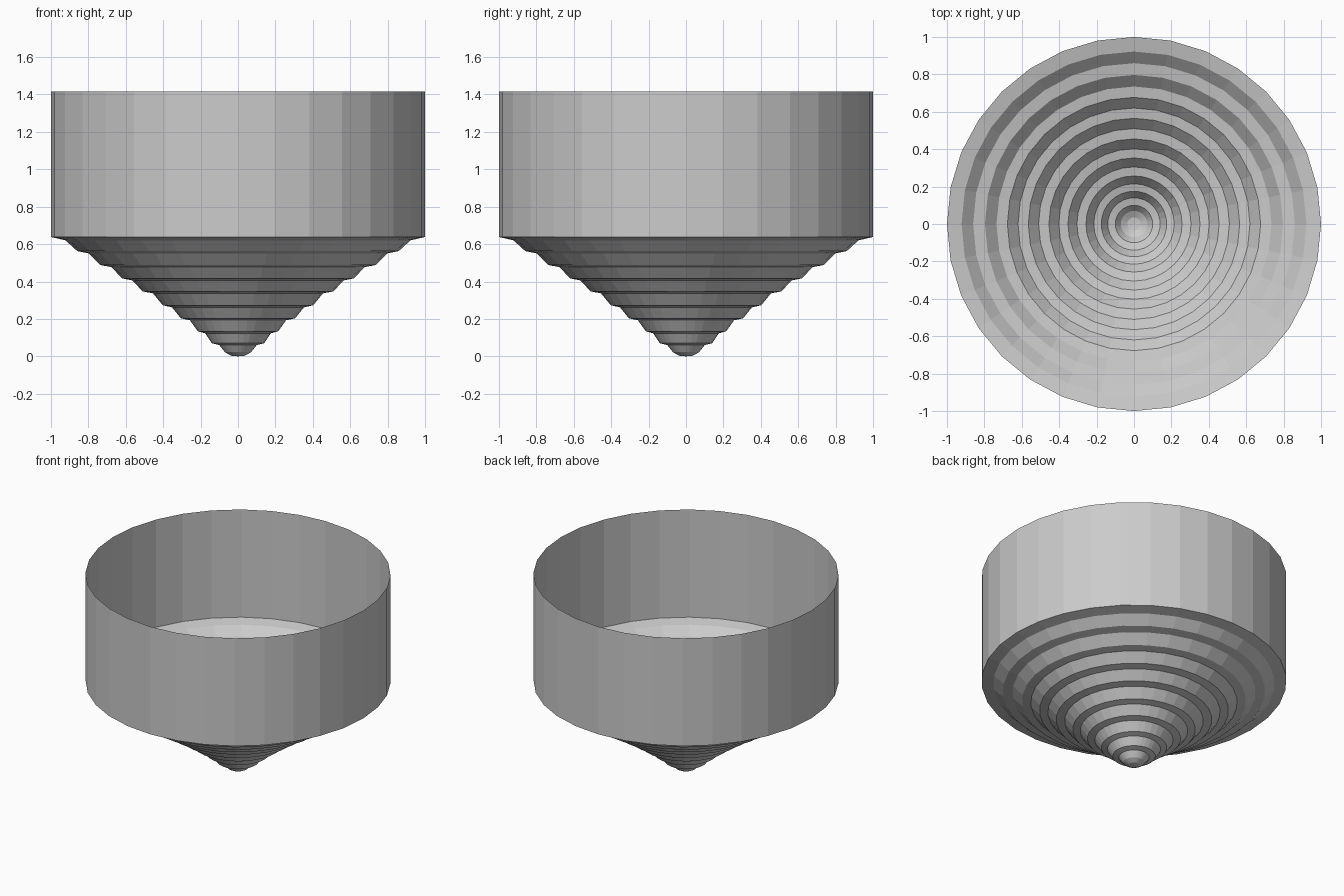
import bpy, bmesh
from math import sin, cos, tau

if "Cube" in bpy.data.objects:
    bpy.data.objects.remove(bpy.data.objects["Cube"])

SIDES = 32


def lathe(name, profile):
    """Revolve (radius, height) points around z as a thin open shell."""
    bm = bmesh.new()
    rings = []
    for r, z in profile:
        if r == 0:
            rings.append([bm.verts.new((0, 0, z))] * SIDES)
        else:
            rings.append([bm.verts.new((r * cos(tau * i / SIDES), r * sin(tau * i / SIDES), z))
                          for i in range(SIDES)])
    for low, high in zip(rings, rings[1:]):
        for i in range(SIDES):
            j = (i + 1) % SIDES
            # the tip ring collapses to one vertex, giving triangles
            corners = dict.fromkeys((low[i], low[j], high[j], high[i]))
            bm.faces.new(list(corners))
    mesh = bpy.data.meshes.new(name)
    bm.to_mesh(mesh)
    bm.free()
    obj = bpy.data.objects.new(name, mesh)
    bpy.context.collection.objects.link(obj)
    return obj


# stepped funnel: alternating shallow ledges and steep risers, down to the tip
funnel = [
    (0, 0), (0.035, 0.003), (0.07, 0.022), (0.10, 0.06), (0.14, 0.07),
    (0.175, 0.123), (0.215, 0.134), (0.257, 0.193), (0.305, 0.203),
    (0.353, 0.262), (0.402, 0.273), (0.455, 0.337), (0.51, 0.347),
    (0.565, 0.406), (0.62, 0.417), (0.677, 0.477), (0.735, 0.488),
    (0.797, 0.55), (0.86, 0.563), (0.922, 0.62), (1.0, 0.638),
]
# profile order check: each ledge is the shallow pair, each riser the steep pair
lathe("stepped_funnel", funnel)

# open cylindrical wall above the funnel
lathe("cylinder_wall", [(1.0, 0.638), (1.0, 1.417)])
